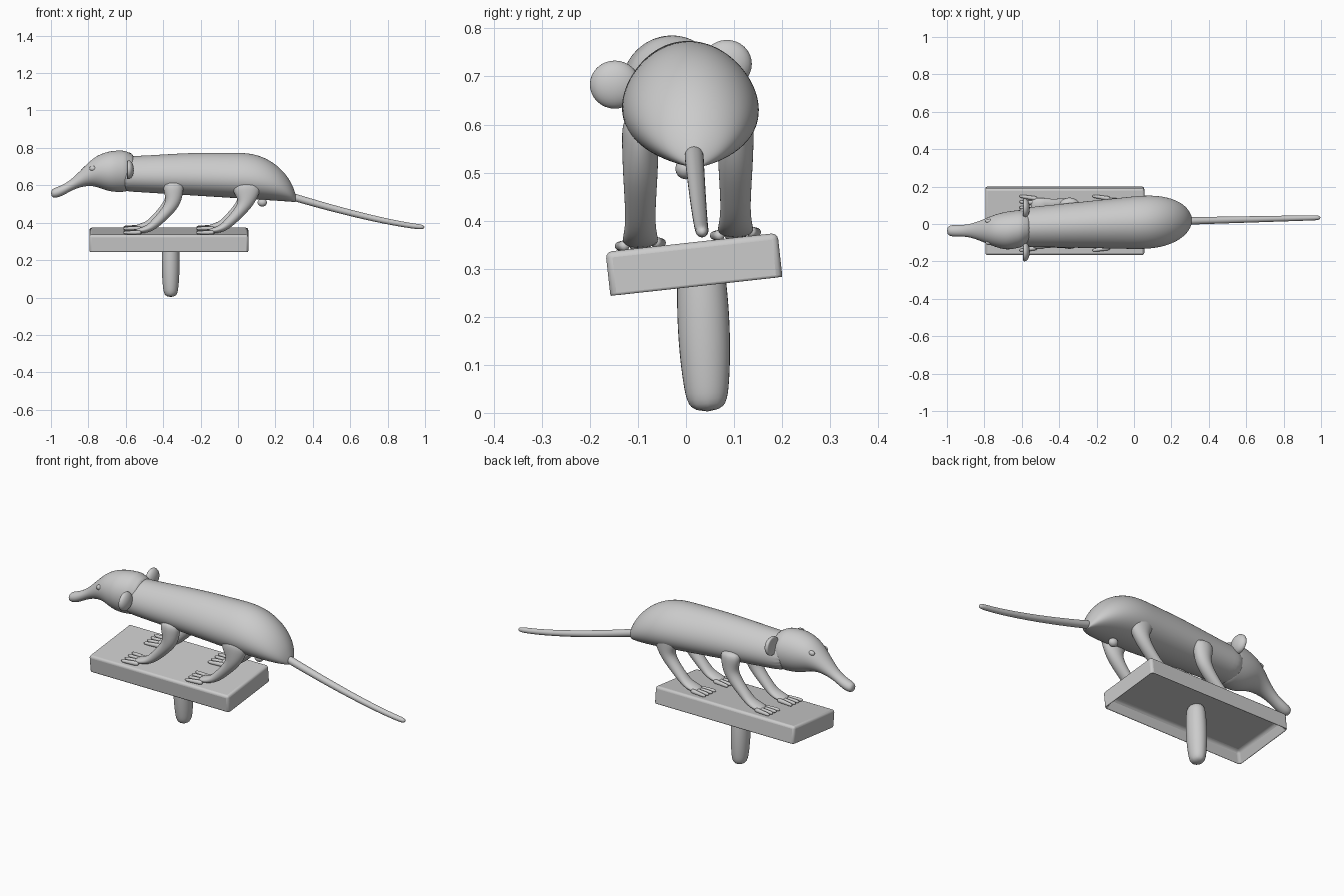
import bpy, bmesh, math
from mathutils import Vector, Matrix

if "Cube" in bpy.data.objects:
    bpy.data.objects.remove(bpy.data.objects["Cube"], do_unlink=True)

# One stone grey for the whole carving
STONE = (.6, .6, .6, 1)
grey = bpy.data.materials.new("stone grey")
grey.use_nodes = True
grey.diffuse_color = STONE
grey.node_tree.nodes["Principled BSDF"].inputs["Base Color"].default_value = STONE


def mix(start, end, t):
    return start + (end - start) * t


def ease(start, end, t):
    """Blend from start to end with a soft S-shaped transition."""
    t = min(max(t, 0), 1)
    return mix(start, end, t * t * (3 - 2 * t))


def finish(name, bm):
    """Turn a bmesh into a smooth-shaded grey object."""
    bmesh.ops.recalc_face_normals(bm, faces=bm.faces)
    mesh = bpy.data.meshes.new(name)
    bm.to_mesh(mesh)
    bm.free()
    mesh.materials.append(grey)
    mesh.shade_smooth()
    obj = bpy.data.objects.new(name, mesh)
    bpy.context.collection.objects.link(obj)
    return obj


def loft(name, stations, sides=16, upright=False, pear=0):
    """Skin elliptical rings given as (centre, half width, half height)."""
    bm = bmesh.new()
    centres = [Vector(station[0]) for station in stations]
    last = len(centres) - 1
    rings = []
    for i, (centre, width, height) in enumerate(stations):
        tangent = centres[min(i + 1, last)] - centres[max(i - 1, 0)]
        across = Vector((0, 1, 0))
        up = Vector((0, 0, 1))
        if not upright:
            across = (across - across.project(tangent)).normalized()
            up = tangent.normalized().cross(across)
        ring = []
        for k in range(sides):
            angle = math.tau * k / sides
            sideways = across * width * math.cos(angle) * (1 - pear * math.sin(angle))
            ring.append(bm.verts.new(centres[i] + sideways + up * height * math.sin(angle)))
        rings.append(ring)
    for ring, following in zip(rings, rings[1:]):
        for k in range(sides):
            bm.faces.new((ring[k - 1], ring[k], following[k], following[k - 1]))
    bm.faces.new(rings[0])
    bm.faces.new(rings[-1])
    obj = finish(name, bm)
    smooth = obj.modifiers.new("smooth", "SUBSURF")
    smooth.levels = smooth.render_levels = 2
    return obj


def sweep(name, rule, steps, **options):
    """Loft along a rule that maps 0..1 to a station."""
    return loft(name, [rule(i / steps) for i in range(steps + 1)], **options)


def blob(name, centre, size, dish=0):
    """Ellipsoid, optionally hollowed on its forward (-x) side."""
    bm = bmesh.new()
    bmesh.ops.create_uvsphere(bm, u_segments=24, v_segments=16, radius=1)
    for v in bm.verts:
        if v.co.x < 0:
            v.co.x += dish * max(0, 1 - v.co.yz.length_squared)
    bm.transform(Matrix.Translation(centre) @ Matrix.Diagonal((*size, 1)))
    return finish(name, bm)


# Body: level back, widening to the hips, then a rounded rump
def body_rule(t):
    t = math.sin(t * math.pi / 2)
    rump = max(0, (t - .7) / .3)
    cap = max(.08, math.sqrt(1 - min(1, rump * rump)))
    top = mix(.53, ease(.755, .775, t * 2), cap ** 1.2)
    bottom = mix(.57, .51, t)
    centre = (mix(-.65, .31, t), mix(-.02, .02, t), (top + bottom) / 2)
    return centre, mix(.1, .16, t) * cap, (top - bottom) / 2


sweep("body", body_rule, 16, sides=24, upright=True, pear=.14)


# Head: domed skull easing into a long drooping snout
def head_rule(t):
    centre = (mix(-.55, -1, t), ease(-.02, -.036, t * 3), ease(.675, .557, (t - .42) / .58))
    radius = ease(.112, .029, (t - .22) / .6) * ease(.75, 1, t * 8)
    tip = ease(1, .7, (t - .93) * 14)
    return centre, radius * ease(.9, 1.1, t) * tip, radius * tip


sweep("head", head_rule, 18, sides=20, upright=True)

# Ears and eyes, with the head rolled a little
for side, ear_y, ear_z, eye_y, eye_z in (("right", -.148, .683, -.1, .69),
                                         ("left", .085, .726, .015, .71)):
    blob(side + "_ear", (-.585, ear_y, ear_z), (.028, .052, .05), dish=.9)
    blob(side + "_eye", (-.775, eye_y, eye_z), (.02, .012, .014))


# Tail: gently levelling out toward the tip
def tail_rule(t):
    thickness = mix(.021, .014, t)
    centre = (mix(.27, 1, t), mix(.016, .034, t), mix(.375, .545, (1 - t) ** 1.3))
    return centre, thickness, thickness


sweep("tail", tail_rule, 12, sides=12)
blob("belly_knob", (.13, 0, .508), (.025, .022, .022))

# Base slab: hollow underneath and rolled about its length
ROLL = .11
BASE_CENTRE = Vector((-.37, .017, .305))
bm = bmesh.new()
bmesh.ops.create_cube(bm, size=1)
bm.transform(Matrix.Diagonal((.85, .36, .1, 1)))
bm.normal_update()
bottom = min(bm.faces, key=lambda face: face.calc_center_median().z)
bmesh.ops.inset_region(bm, faces=[bottom], thickness=.04)
for v in bottom.verts:
    v.co.z += .06
bm.transform(Matrix.Translation(BASE_CENTRE) @ Matrix.Rotation(ROLL, 4, "X"))
base = finish("base", bm)
bevel = base.modifiers.new("soft edges", "BEVEL")
bevel.width, bevel.segments = .013, 3
bpy.ops.object.select_all(action="DESELECT")
base.select_set(True)
bpy.context.view_layer.objects.active = base
bpy.ops.object.shade_smooth_by_angle(angle=math.radians(40))


# Peg below the base: leaning, narrower at both ends
def peg_rule(t):
    swell = .5 + .5 * math.sqrt(math.sin(math.pi * mix(.15, .95, t)))
    return (-.36, mix(.03, .045, t), mix(.33, 0, t)), .06 * swell, .053 * swell


sweep("peg", peg_rule, 6, sides=8)

# Legs: every leg shares one path of (forward, height, half width, half depth)
LEG = ((0, .28, .04, .06), (0, .22, .04, .055), (0, .16, .038, .04),
       (-.05, .1, .034, .03), (-.1, .05, .032, .027),
       (-.14, .02, .038, .02), (-.21, .01, .04, .013))
for side, y in (("right", -.095), ("left", .103)):
    slope = math.tan(ROLL)
    ground = BASE_CENTRE.z + .05 + (y - BASE_CENTRE.y) * slope
    for end, hip, thigh in (("front", -.345, 1), ("hind", .045, 1.4)):
        name = side + "_" + end
        loft(name + "_leg", [((hip + x, y, ground + h), width, depth * (thigh if h > .2 else 1))
                             for x, h, width, depth in LEG], sides=12)
        # Four fanned toes
        for k in range(4):
            spread = (k - 1.5) * .021

            def toe_rule(t):
                centre = (hip - .17 - .1 * t, y + spread * (1 + t / 2),
                          ground + .008 + spread * slope)
                return centre, mix(.014, .009, t), mix(.014, .009, t)

            sweep(name + "_toe_" + str(k + 1), toe_rule, 3, sides=8)
